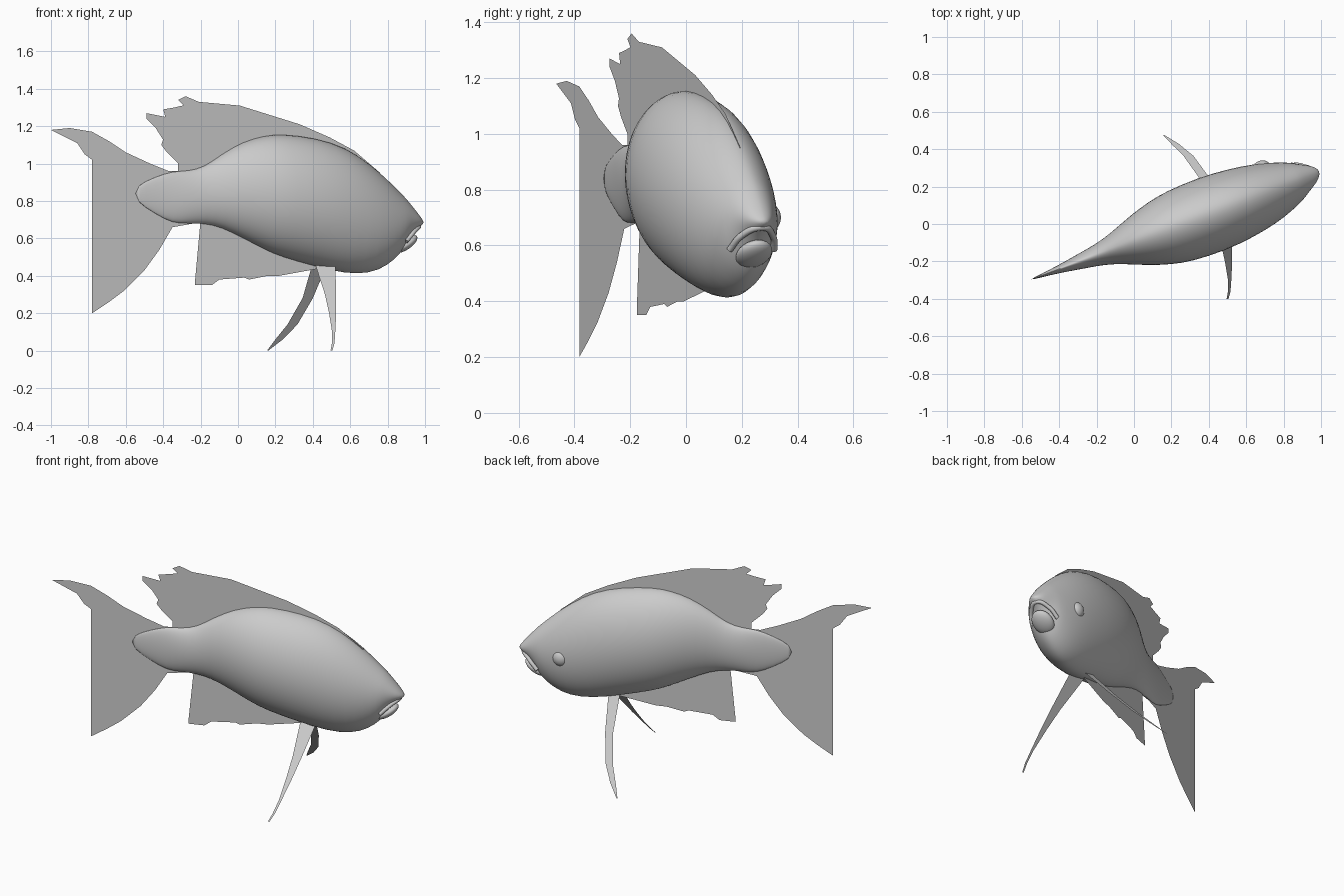
import bpy
import bmesh
import math
from mathutils import Matrix, Vector

default_cube = bpy.data.objects.get("Cube")
if default_cube:
    bpy.data.objects.remove(default_cube, do_unlink=True)

# The fish is turned a little, so its middle plane runs diagonally
SLOPE, OFFSET = 0.375, -0.09
ALONG = Vector((1, SLOPE, 0)).normalized()
SIDE = Vector((-ALONG.y, ALONG.x, 0))

grey = bpy.data.materials.new("plain grey")
grey.use_nodes = True
grey.diffuse_color = (0.6, 0.6, 0.6, 1)
grey.node_tree.nodes["Principled BSDF"].inputs["Base Color"].default_value = grey.diffuse_color


def place(x, z, side=0.0):
    """Point on the middle plane, pushed sideways out of it."""
    return Vector((x, SLOPE * x + OFFSET, z)) + SIDE * side


def add_object(name, bm, smooth=True):
    mesh = bpy.data.meshes.new(name)
    bm.normal_update()
    bm.to_mesh(mesh)
    bm.free()
    mesh.materials.append(grey)
    for face in mesh.polygons:
        face.use_smooth = smooth
    obj = bpy.data.objects.new(name, mesh)
    bpy.context.collection.objects.link(obj)
    return obj


def flat_fin(name, outline):
    """Sheet fin in the middle plane, outline given in hundredths."""
    bm = bmesh.new()
    bm.faces.new([bm.verts.new(place(x / 100, z / 100)) for x, z in outline])
    bmesh.ops.triangulate(bm, faces=bm.faces[:])
    return add_object(name, bm, smooth=False)


def ribbon_fin(name, rows, depth):
    """Narrow fin made from rows of height, rear edge and front edge."""
    bm = bmesh.new()
    pairs = [[bm.verts.new((x, depth(z), z)) for x in (rear, front)]
             for z, rear, front in rows]
    for (a, b), (c, d) in zip(pairs, pairs[1:]):
        bm.faces.new((a, b, d, c))
    return add_object(name, bm)


def ellipsoid(name, centre, radii, tilt=0.0):
    bm = bmesh.new()
    bmesh.ops.create_uvsphere(bm, u_segments=24, v_segments=16, radius=1)
    turn = Matrix.Rotation(math.atan(SLOPE), 4, "Z") @ Matrix.Rotation(-tilt, 4, "Y")
    bm.transform(Matrix.Translation(centre) @ turn @ Matrix.Diagonal((*radii, 1)))
    return add_object(name, bm)


# Body: lens-shaped rings of position, top, bottom and half width
STATIONS = [
    (-55, 88, 80, 0.3), (-44, 93, 73, 1.5), (-35, 96, 68, 3), (-27, 96, 68, 4.5),
    (-18, 98, 68, 6), (-9, 105, 66, 9), (3, 112, 60, 14.5), (14, 115, 54, 18),
    (23, 116, 50, 20), (41, 114, 45, 21), (57, 109, 41, 19.5), (70, 100, 41, 17),
    (79, 92, 45, 14), (86, 85, 51, 11), (89, 82, 57, 9), (93, 77, 63, 6.5),
    (97, 72, 66, 4), (99, 69, 68, 1),
]
SIDES = 32
bm = bmesh.new()
rings = []
for x, top, bottom, width in STATIONS:
    ring = []
    for i in range(SIDES):
        angle = math.tau * i / SIDES
        c = math.cos(angle)
        bulge = math.copysign(abs(c) ** 1.1, c) * (0.94 if c > 0 else 1.06)
        z = (top + bottom) / 2 + (top - bottom) / 2 * math.sin(angle)
        ring.append(bm.verts.new(place(x / 100, z / 100, bulge * width / 100)))
    rings.append(ring)
for a, b in zip(rings, rings[1:]):
    for i in range(SIDES):
        j = (i + 1) % SIDES
        bm.faces.new((a[i], a[j], b[j], b[i]))
bm.faces.new(rings[0])
bm.faces.new(rings[-1])
bmesh.ops.recalc_face_normals(bm, faces=bm.faces[:])
body = add_object("body", bm)
body.modifiers.new("smooth_skin", "SUBSURF").levels = 1
body.modifiers["smooth_skin"].render_levels = 1

# Eyes
for name, sign in (("left_eye", 1), ("right_eye", -1)):
    ellipsoid(name, place(0.725, 0.70, sign * 0.125), (0.05, 0.04, 0.05))

# Open mouth: lower jaw and arched upper lip
ellipsoid("lower_jaw", place(0.89, 0.57), (0.08, 0.065, 0.032), math.radians(32))
lip = bpy.data.curves.new("upper_lip", "CURVE")
lip.dimensions = "3D"
lip.bevel_depth = 0.012
lip.bevel_resolution = 3
lip.use_fill_caps = True
path = lip.splines.new("BEZIER")
path.bezier_points.add(4)
lip_points = [(0.87, 0.585, -0.085), (0.92, 0.635, -0.06), (0.965, 0.665, 0),
              (0.92, 0.635, 0.06), (0.87, 0.585, 0.085)]
for knot, point in zip(path.bezier_points, lip_points):
    knot.co = place(*point)
    knot.handle_left_type = knot.handle_right_type = "AUTO"
lip.materials.append(grey)
bpy.context.collection.objects.link(bpy.data.objects.new("upper_lip", lip))

# Forked tail with a ragged rear edge
flat_fin("tail_fin", [
    (-37, 96), (-47, 100), (-60, 106), (-69, 112), (-78, 117), (-90, 119),
    (-100, 118), (-94, 115), (-86, 111), (-82, 105), (-78, 102), (-76, 96),
    (-72, 92), (-69, 86), (-68, 79), (-63, 75), (-65, 68), (-68, 55),
    (-70, 44), (-70, 30), (-78, 20), (-69, 26), (-61, 32), (-50, 43),
    (-42, 54), (-35, 66), (-18, 69), (-18, 96),
])

# Back fin with torn rear lobes
flat_fin("dorsal_fin", [
    (-26, 95), (-32, 96), (-32, 100), (-38, 106), (-41, 110), (-39, 116),
    (-44, 119), (-49, 124), (-49, 127), (-39, 125), (-33, 123), (-40, 129),
    (-34, 130), (-24, 125), (-28, 130), (-32, 134), (-28, 136), (-21, 133),
    (1, 131), (17, 126), (33, 121), (49, 114), (62, 107), (76, 95),
    (60, 90), (20, 100), (-10, 90),
])

# Belly fin behind the long fins
flat_fin("anal_fin", [
    (44, 44), (22, 40), (16, 40), (6, 38), (1, 40), (-10, 38), (-14, 35),
    (-23, 35), (-23, 37), (-16, 39), (-14, 44), (-16, 48), (-14, 53),
    (-15, 60), (-20, 64), (-20, 70), (0, 72), (40, 58),
])

# Long pelvic fins, splayed out to the ground
ribbon_fin("right_pelvic_fin", [
    (0.47, 0.41, 0.52), (0.3, 0.465, 0.525), (0.2, 0.487, 0.525),
    (0.1, 0.503, 0.52), (0.04, 0.502, 0.516), (0, 0.495, 0.505),
], lambda z: 0.02 + (z - 0.43) * 0.98)
ribbon_fin("left_pelvic_fin", [
    (0.47, 0.4, 0.48), (0.28, 0.345, 0.4), (0.14, 0.265, 0.318),
    (0.06, 0.2, 0.24), (0, 0.155, 0.162),
], lambda z: 0.14 + (0.42 - z) * 0.8)
